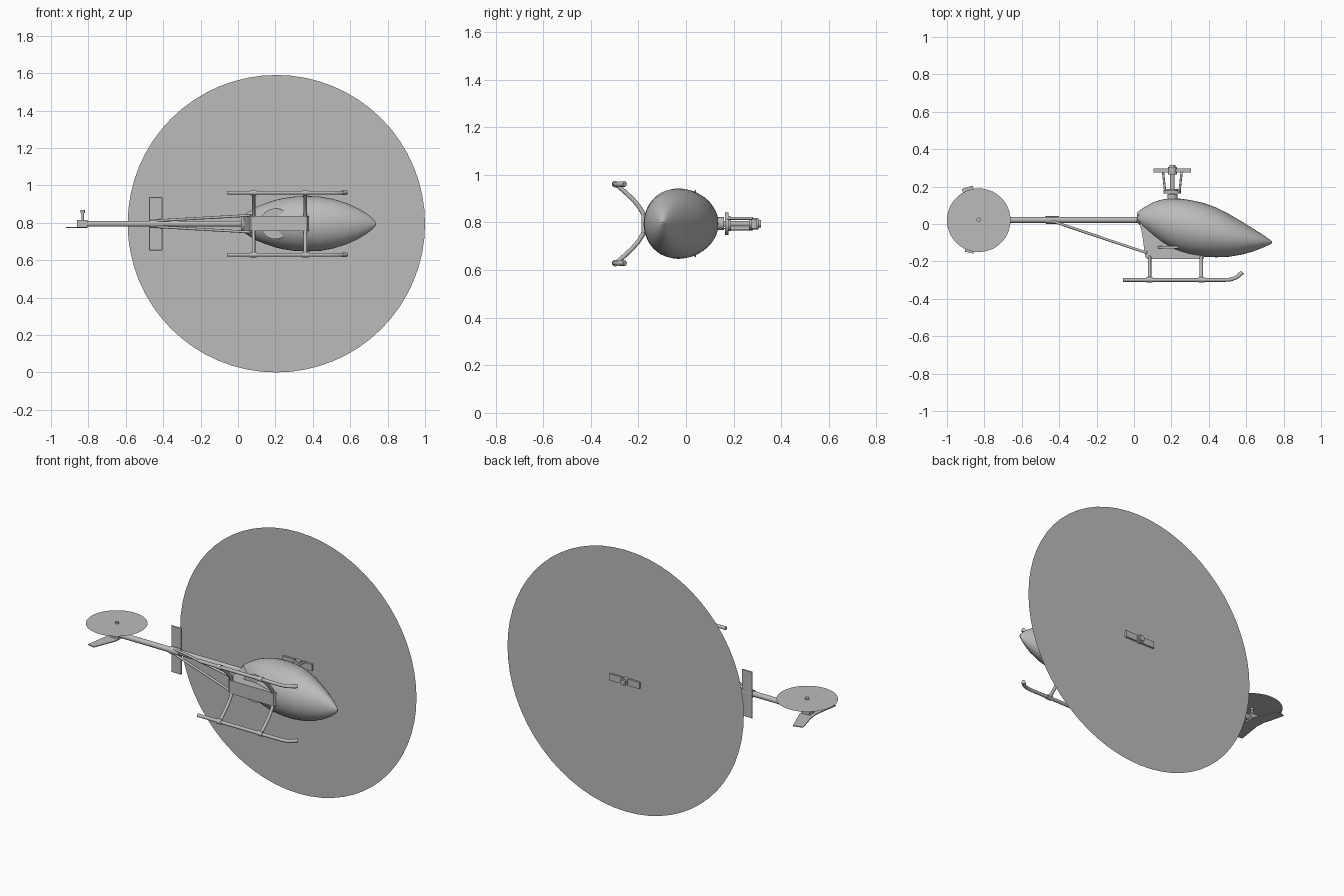
import bpy, bmesh, math
from mathutils import Vector

if "Cube" in bpy.data.objects:
    bpy.data.objects.remove(bpy.data.objects["Cube"])

ZC = 0.795   # z of the helicopter's plane of symmetry; its "up" points along +y

grey = bpy.data.materials.new("plain grey")
grey.diffuse_color = (0.5, 0.5, 0.5, 1)
grey.use_nodes = True
grey.node_tree.nodes["Principled BSDF"].inputs["Base Color"].default_value = grey.diffuse_color


def finish(name, bm, smooth=True):
    bmesh.ops.recalc_face_normals(bm, faces=bm.faces)
    me = bpy.data.meshes.new(name)
    bm.to_mesh(me)
    bm.free()
    ob = bpy.data.objects.new(name, me)
    bpy.context.collection.objects.link(ob)
    me.materials.append(grey)
    if smooth:
        bpy.ops.object.select_all(action='DESELECT')
        ob.select_set(True)
        bpy.context.view_layer.objects.active = ob
        bpy.ops.object.shade_smooth_by_angle(angle=math.radians(40))
    return ob


def P(x, h, s):
    """forward, up, sideways -> world"""
    return Vector((x, h, ZC + s))


def loft(name, rings):
    bm = bmesh.new()
    loops = [[bm.verts.new(p) for p in r] for r in rings]
    n = len(loops[0])
    for a, b in zip(loops, loops[1:]):
        for i in range(n):
            j = (i + 1) % n
            bm.faces.new((a[i], a[j], b[j], b[i]))
    bm.faces.new(loops[0])
    bm.faces.new(loops[-1])
    return finish(name, bm)


def tube(name, pts, r, n=14):
    """round tube through a list of points"""
    pts = [Vector(p) for p in pts]
    rings, u = [], None
    for i, p in enumerate(pts):
        d = (pts[min(i + 1, len(pts) - 1)] - pts[max(i - 1, 0)]).normalized()
        u = d.orthogonal() if u is None else u - d * u.dot(d)
        u.normalize()
        v = d.cross(u)
        rings.append([p + (u * math.cos(2 * math.pi * k / n) +
                           v * math.sin(2 * math.pi * k / n)) * r for k in range(n)])
    return loft(name, rings)


def plate(name, outline, s0, s1):
    """side-view outline extruded sideways"""
    bm = bmesh.new()
    f = bm.faces.new([bm.verts.new(P(x, h, s0)) for x, h in outline])
    g = bmesh.ops.extrude_face_region(bm, geom=[f])
    for v in g['geom']:
        if isinstance(v, bmesh.types.BMVert):
            v.co.z += s1 - s0
    return finish(name, bm, False)


def box(name, x0, x1, h0, h1, s0, s1):
    return plate(name, [(x0, h0), (x1, h0), (x1, h1), (x0, h1)], s0, s1)


def disc(name, centre, r, flat_axis, n=64):
    """paper-thin spinning rotor disc"""
    bm = bmesh.new()
    vs = []
    for k in range(n):
        a = 2 * math.pi * k / n
        c, s = r * math.cos(a), r * math.sin(a)
        off = Vector((c, 0, s)) if flat_axis == 'y' else Vector((c, s, 0))
        vs.append(bm.verts.new(centre + off))
    bm.faces.new(vs)
    return finish(name, bm, False)


# canopy: x, top, bottom, half width
stations = [(0.015, 0.06, 0.01, 0.035), (0.05, 0.087, -0.025, 0.06),
            (0.1, 0.115, -0.065, 0.09), (0.15, 0.131, -0.103, 0.11),
            (0.2, 0.137, -0.133, 0.127), (0.25, 0.135, -0.152, 0.138),
            (0.3, 0.128, -0.166, 0.145), (0.37, 0.113, -0.176, 0.148),
            (0.44, 0.088, -0.178, 0.145), (0.51, 0.052, -0.175, 0.132),
            (0.58, 0.011, -0.163, 0.11), (0.64, -0.026, -0.146, 0.083),
            (0.69, -0.058, -0.126, 0.053), (0.72, -0.079, -0.113, 0.028),
            (0.738, -0.093, -0.102, 0.007)]
rings = []
for x, t, b, w in stations:
    rings.append([P(x, (t + b) / 2 + (t - b) / 2 * math.sin(2 * math.pi * k / 40),
                    w * math.cos(2 * math.pi * k / 40)) for k in range(40)])
loft("canopy", rings)

# chassis and main gear
plate("chassis_frame", [(0.02, 0.05), (0.045, -0.06), (0.06, -0.175), (0.07, -0.187),
                        (0.37, -0.187), (0.38, -0.17), (0.3, 0.05)], -0.04, 0.04)
tube("main_gear", [P(0.2, -0.132, 0), P(0.2, -0.118, 0)], 0.082, 40)

# tail boom with stabilizer
tube("tail_boom", [P(0.1, 0.022, 0), P(-0.85, 0.022, 0)], 0.016, 20)
tube("boom_clamp", [P(-0.47, 0.022, 0), P(-0.4, 0.022, 0)], 0.021, 20)
stab = box("stabilizer", -0.475, -0.405, 0.036, 0.042, -0.142, 0.142)
bev = stab.modifiers.new("round corners", 'BEVEL')
bev.width = 0.0025

# tail gearbox, shaft, rotor and fin
box("tail_gearbox", -0.862, -0.805, 0.0, 0.044, -0.02, 0.02)
tube("tail_shaft", [P(-0.83, 0.022, 0.01), P(-0.83, 0.022, 0.072)], 0.007)
tube("tail_hub", [P(-0.83, 0.022, 0.056), P(-0.83, 0.022, 0.074)], 0.012)
disc("tail_rotor_disc", P(-0.83, 0.02, 0.065), 0.17, 'z')
plate("tail_fin", [(-0.805, 0.06), (-0.863, 0.205), (-0.92, 0.187), (-0.885, 0.06),
                   (-0.882, 0.0), (-0.905, -0.148), (-0.86, -0.158), (-0.805, -0.02)],
      -0.023, -0.018)

# landing gear and boom struts, mirrored left and right
for side, tag in ((-1, "left"), (1, "right")):
    tube("boom_strut_" + tag, [P(-0.44, 0.016, 0.016 * side), P(0.07, -0.155, 0.045 * side)], 0.007)
    rail = [P(x, h, 0.166 * side) for x, h in
            ((-0.06, -0.299), (0.49, -0.299), (0.52, -0.296), (0.545, -0.287),
             (0.563, -0.274), (0.58, -0.257))]
    tube("skid_" + tag, rail, 0.01)
    tube("skid_tip_" + tag, [rail[-2] + Vector((-0.006, -0.005, 0)), rail[-1]], 0.0115)
    for x, end in ((0.083, "rear"), (0.36, "front")):
        leg = [P(x, h, s * side) for h, s in
               ((-0.175, 0.03), (-0.184, 0.05), (-0.2, 0.075), (-0.225, 0.104),
                (-0.255, 0.132), (-0.28, 0.154), (-0.296, 0.166))]
        tube(f"{end}_leg_{tag}", leg, 0.0095)
        tube(f"{end}_clamp_{tag}", [P(x - 0.016, -0.298, 0.166 * side),
                                    P(x + 0.016, -0.298, 0.166 * side)], 0.014)

# mast, swashplate and rotor head
MX = 0.205
tube("mast", [P(MX, 0.05, 0), P(MX, 0.3, 0)], 0.012, 20)
tube("mast_collar", [P(MX, 0.1, 0), P(MX, 0.16, 0)], 0.027, 24)
tube("swashplate", [P(MX, 0.163, 0), P(MX, 0.178, 0)], 0.047, 32)
tube("swashplate_ring", [P(MX, 0.176, 0), P(MX, 0.188, 0)], 0.03, 32)
tube("rotor_hub", [P(MX, 0.265, 0), P(MX, 0.305, 0)], 0.024, 24)
tube("hub_cap", [P(MX, 0.3, 0), P(MX, 0.315, 0)], 0.016, 20)
for d, tag in ((-1, "rear"), (1, "front")):
    xs = sorted((MX + 0.02 * d, MX + 0.1 * d))
    box("blade_grip_" + tag, xs[0], xs[1], 0.275, 0.298, -0.02, 0.02)
    tube("pitch_link_" + tag, [P(MX + 0.038 * d, 0.17, 0.022 * d),
                               P(MX + 0.05 * d, 0.28, 0.022 * d)], 0.006)
disc("main_rotor_disc", P(MX, 0.287, 0), 0.795, 'y')
